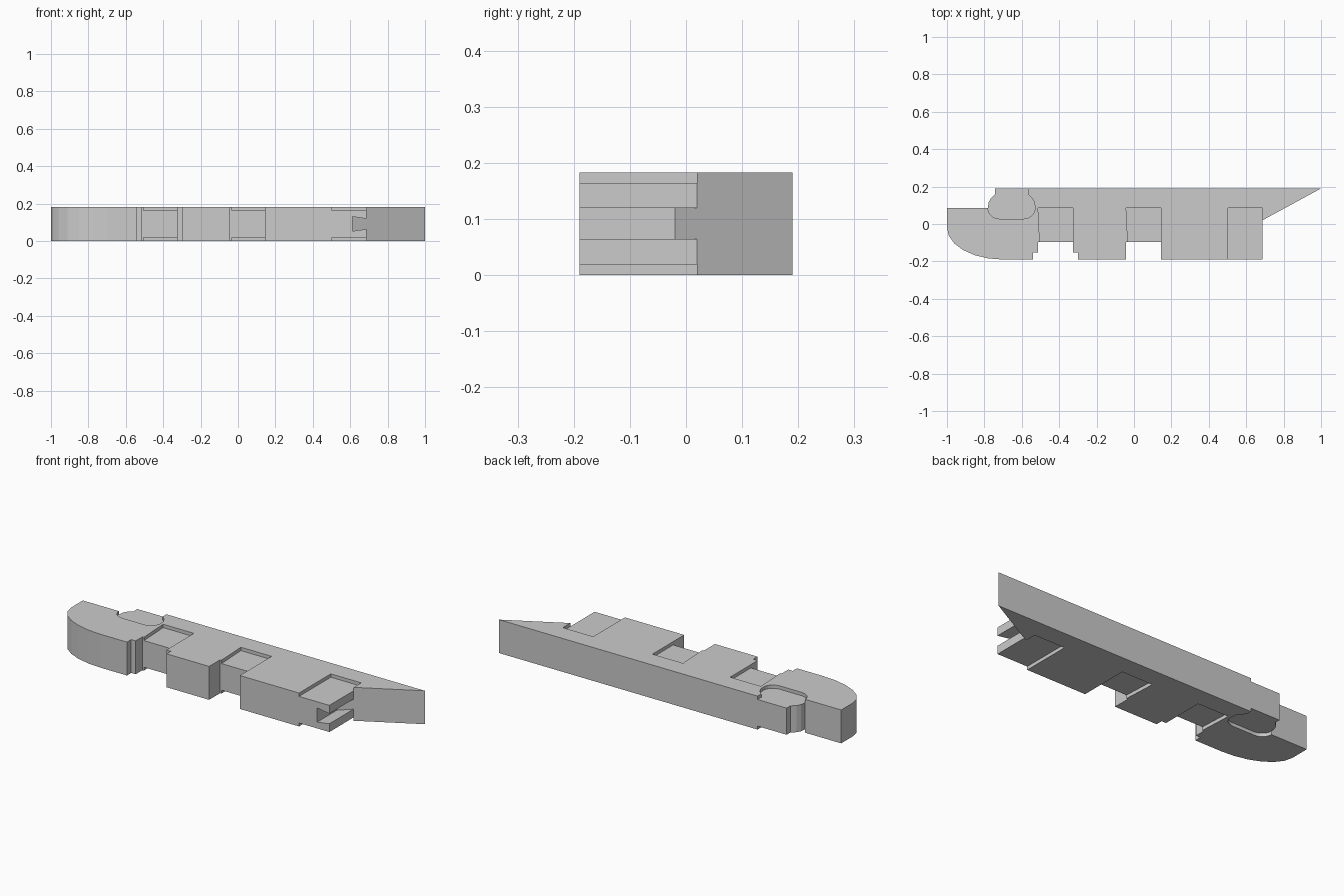
import bpy, bmesh, math

if "Cube" in bpy.data.objects:
    bpy.data.objects.remove(bpy.data.objects["Cube"])

H, D = 0.183, 0.0185          # total height, recess depth


def arc(cx, cy, rx, ry, a0, a1, n):
    return [(cx + rx * math.cos(math.radians(a0 + (a1 - a0) * i / n)),
             cy + ry * math.sin(math.radians(a0 + (a1 - a0) * i / n))) for i in range(n + 1)]


def prism(name, plan, low, high):
    """Extrude a plan; low and high give the z at each x."""
    bm = bmesh.new()
    bot = [bm.verts.new((x, y, low(x))) for x, y in plan]
    top = [bm.verts.new((x, y, high(x))) for x, y in plan]
    bm.faces.new(bot)
    bm.faces.new(top)
    n = len(plan)
    for i in range(n):
        j = (i + 1) % n
        bm.faces.new((bot[i], bot[j], top[j], top[i]))
    bmesh.ops.recalc_face_normals(bm, faces=bm.faces[:])
    me = bpy.data.meshes.new(name)
    bm.to_mesh(me)
    bm.free()
    ob = bpy.data.objects.new(name, me)
    bpy.context.collection.objects.link(ob)
    return ob


def cut(body, cutter):
    m = body.modifiers.new(cutter.name, 'BOOLEAN')
    m.operation, m.solver, m.object = 'DIFFERENCE', 'EXACT', cutter
    cutters.append(cutter)


cutters = []

# Main slab: rounded nose, stepped and plain notches, pointed tail, bulb neck
neck_left = [(-0.743, 0.19), (-0.743, 0.158), (-0.765, 0.138), (-0.778, 0.115), (-0.781, 0.085)]
neck_right = [(-0.567, 0.158), (-0.545, 0.138), (-0.532, 0.115), (-0.529, 0.085)]
outline = (neck_left + [(-1, 0.085)]
           + arc(-0.7, -0.02, 0.3, 0.17, 180, 270, 6)
           + [(-0.54, -0.19), (-0.54, -0.153), (-0.513, -0.153), (-0.513, -0.095),
              (-0.327, -0.095), (-0.327, -0.153), (-0.3, -0.153), (-0.3, -0.19),
              (-0.042, -0.19), (-0.042, -0.095), (0.144, -0.095), (0.144, -0.19),
              (0.687, -0.19), (0.687, 0.02), (1, 0.19)])
body = prism("main_body", outline, lambda x: 0, lambda x: H)

# Shallow recesses, mirrored on top and bottom faces
recesses = {"end_recess": [(0.503, 0.085), (0.687, 0.085), (0.687, 0.02),
                           (0.75, -0.02), (0.75, -0.25), (0.503, -0.25)]}
for name, x0, x1 in (("front_recess", -0.513, -0.327), ("middle_recess", -0.042, 0.144)):
    recesses[name] = [(x0, 0.085), (x1, 0.085), (x1, -0.095),
                      (x1 - 0.01, -0.12), (x0 + 0.01, -0.12)]
recesses["bulb_recess"] = ([(-0.85, 0.25), (-0.567, 0.25)] + neck_right
                           + arc(-0.589, 0.085, 0.06, 0.057, 0, -90, 6)[1:]
                           + arc(-0.721, 0.085, 0.06, 0.057, -90, -180, 6))
for name, plan in recesses.items():
    cut(body, prism(name + "_top", plan, lambda x: H - D, lambda x: H + 0.05))
    cut(body, prism(name + "_bottom", plan, lambda x: -0.05, lambda x: D))

# Dovetail slot in the end, closed by the continued diagonal
slot = [(0.613, -0.25), (0.613, -0.02), (0.687, 0.02), (0.75, -0.02), (0.75, -0.25)]
cut(body, prism("dovetail_slot", slot,
                lambda x: 0.053 + (x - 0.613) * 0.147,
                lambda x: 0.130 - (x - 0.613) * 0.147))

# Bake the cuts and hide the cutters
dg = bpy.context.evaluated_depsgraph_get()
mesh = bpy.data.meshes.new_from_object(body.evaluated_get(dg))
body.modifiers.clear()
body.data = mesh
for c in cutters:
    bpy.data.objects.remove(c, do_unlink=True)
